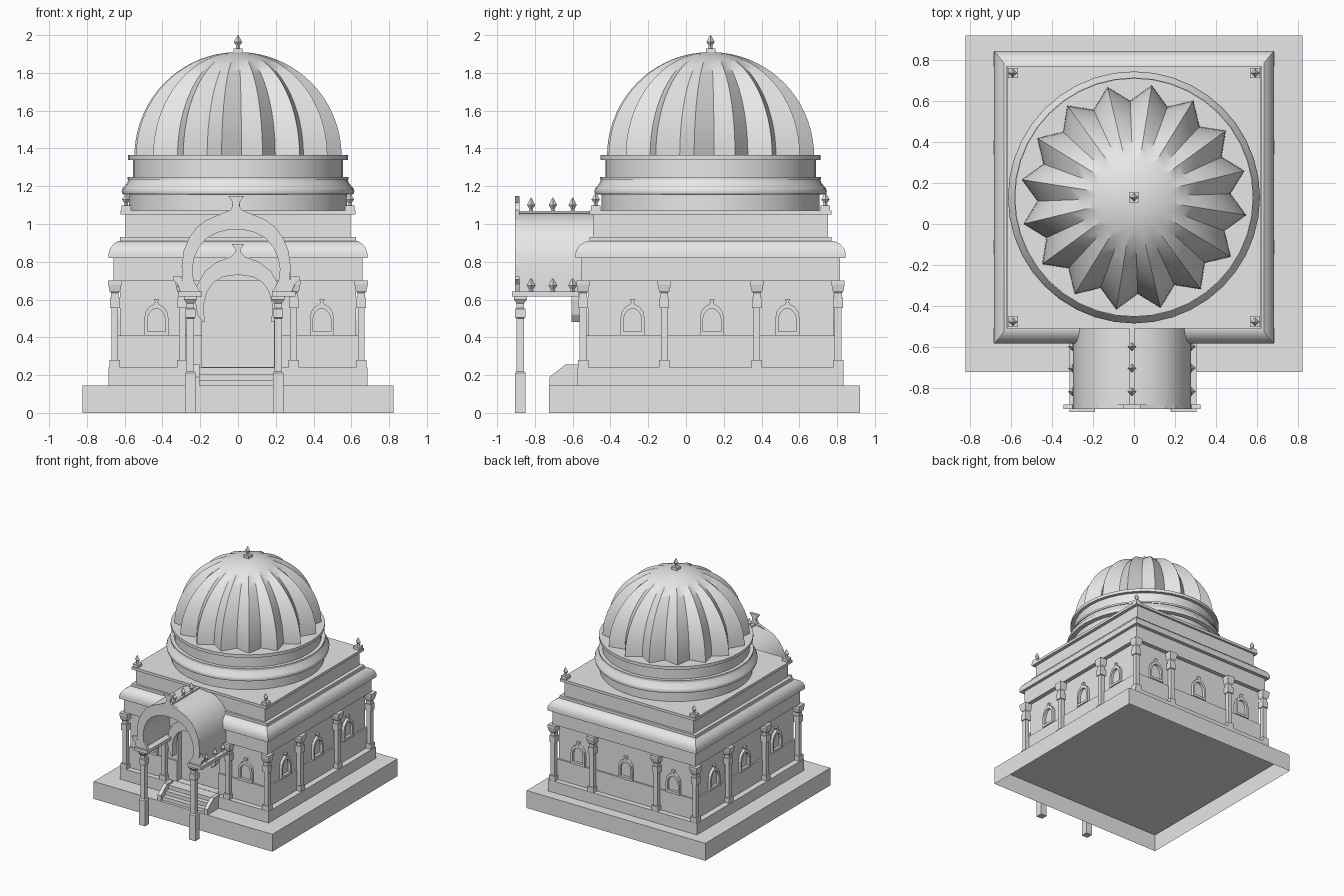
import bpy, bmesh, math
from mathutils import Matrix

if "Cube" in bpy.data.objects:
    bpy.data.objects.remove(bpy.data.objects["Cube"], do_unlink=True)

stone = bpy.data.materials.new("grey stone")
stone.use_nodes = True
stone.diffuse_color = (0.8, 0.8, 0.8, 1)
stone.node_tree.nodes["Principled BSDF"].inputs["Base Color"].default_value = (0.8, 0.8, 0.8, 1)

CY = 0.13    # centre of the building in y
PX = -0.01   # centre of the porch in x


def finish(name, bm, smooth=False):
    bmesh.ops.recalc_face_normals(bm, faces=bm.faces)
    mesh = bpy.data.meshes.new(name)
    bm.to_mesh(mesh)
    bm.free()
    mesh.materials.append(stone)
    obj = bpy.data.objects.new(name, mesh)
    bpy.context.collection.objects.link(obj)
    if smooth:
        bpy.ops.object.select_all(action='DESELECT')
        obj.select_set(True)
        bpy.context.view_layer.objects.active = obj
        bpy.ops.object.shade_smooth_by_angle(angle=math.radians(35))
    return obj


def loft(name, rings, smooth=False, bottom=True):
    """Skin a list of point rings and cap the ends."""
    bm = bmesh.new()
    loops = [[bm.verts.new(p) for p in ring] for ring in rings]
    n = len(loops[0])
    for a, b in zip(loops, loops[1:]):
        for i in range(n):
            j = (i + 1) % n
            bm.faces.new((a[i], a[j], b[j], b[i]))
    if bottom:
        bm.faces.new(loops[0][::-1])
    bm.faces.new(loops[-1])
    return finish(name, bm, smooth)


def tiers(name, x, y, levels, smooth=False, bottom=True):
    """Stack of rectangles: (half x, half y, z)."""
    return loft(name, [[(x + sx * hx, y + sy * hy, z) for sx, sy in
                        ((-1, -1), (1, -1), (1, 1), (-1, 1))]
                       for hx, hy, z in levels], smooth, bottom)


def box(name, x0, x1, y0, y1, z0, z1):
    hx, hy = (x1 - x0) / 2, (y1 - y0) / 2
    return tiers(name, x0 + hx, y0 + hy, [(hx, hy, z0), (hx, hy, z1)])


def lathe(name, x, y, profile, sides, smooth=True):
    turn = [2 * math.pi * i / sides for i in range(sides)]
    return loft(name, [[(x + r * math.cos(t), y + r * math.sin(t), z) for t in turn]
                       for r, z in profile], smooth)


def arch(name, outer, inner, x, y, depth, angle=0, smooth=False):
    """Extrude a mirrored arch; half outlines run from foot to crown."""
    def mirrored(half):
        return half + [(-px, pz) for px, pz in reversed(half) if px > 0]
    bm = bmesh.new()
    outline = mirrored(outer) + mirrored(inner)[::-1]
    face = bm.faces.new([bm.verts.new((px, 0, pz)) for px, pz in outline])
    new = bmesh.ops.extrude_face_region(bm, geom=[face])["geom"]
    bmesh.ops.translate(bm, verts=[v for v in new if isinstance(v, bmesh.types.BMVert)],
                        vec=(0, -depth, 0))
    bm.transform(Matrix.Translation((x, y, 0)) @ Matrix.Rotation(angle, 4, 'Z'))
    return finish(name, bm, smooth)


def finial(name, x, y, z, h, foot=0):
    if foot:
        box(name + "_foot", x - .025, x + .025, y - .025, y + .025, z - foot, z)
    lathe(name, x, y, [(.012, z), (.009, z + .2 * h), (.022, z + .48 * h),
                       (.010, z + .8 * h), (.001, z + h)], 4, False)


def column(name, x, y):
    steps = [(.028, .24), (.028, .28), (.018, .28), (.018, .555), (.026, .555), (.026, .61),
             (.02, .61), (.02, .635), (.028, .645), (.035, .68), (.035, .70)]
    tiers(name, x, y, [(h, h, z) for h, z in steps])


# Hollow base, plinth and walls
tiers("base", 0, .099, [(.823, .823, 0), (.823, .823, .145)], bottom=False)
tiers("plinth", 0, CY, [(.685, .705, .145), (.685, .705, .24)])
walls = tiers("walls", 0, CY, [(.637, .662, .24), (.637, .662, .41),
                               (.625, .65, .41), (.625, .65, .72)])
tiers("frieze", 0, CY, [(.66, .685, .70), (.66, .685, .82)])

# Doorway recess
cutter = box("doorway_cutter", -.19, .19, -.6, -.47, .242, .70)
cutter.hide_render = True
cut = walls.modifiers.new("doorway", 'BOOLEAN')
cut.object = cutter
cut.solver = 'EXACT'
bpy.context.view_layer.objects.active = walls
bpy.ops.object.modifier_apply(modifier=cut.name)
bpy.data.objects.remove(cutter, do_unlink=True)

# Rounded cornice, upper tier and roof slab
tiers("cornice", 0, CY, [(.685, .715, .82), (.685, .715, .845), (.677, .707, .87),
                         (.66, .688, .892), (.635, .655, .91), (.625, .64, .91),
                         (.625, .64, .932)], True)
tiers("upper_tier", 0, CY, [(.595, .622, .93), (.595, .622, 1.055)])
tiers("roof_slab", 0, CY, [(.622, .64, 1.05), (.622, .64, 1.072)])
for sx in (-1, 1):
    for sy in (-1, 1):
        finial("roof_finial", sx * .592, CY + sy * .608, 1.097, .068, .025)

# Engaged columns
for sx in (-1, 1):
    for dy in (-.675, -.245, .245, .675):
        column("side_column", sx * .652, CY + dy)
    for sy in (-1, 1):
        column("end_column", sx * .295, CY + sy * .675)

# Window frames with sills
win_out = [(.064, .41), (.064, .5), (.057, .535), (.04, .56), (.014, .575), (.007, .585), (.014, .602), (0, .604)]
win_in = [(.048, .43), (.048, .495), (.04, .525), (.02, .547), (0, .553)]


def window(x, y, angle):
    arch("window_frame", win_out, win_in, x, y, .022, angle)
    c, s = abs(math.cos(angle)), abs(math.sin(angle))
    hx, hy = .064 * c + .022 * s, .064 * s + .022 * c
    box("window_sill", x - hx, x + hx, y - hy, y + hy, .41, .43)


for sx in (-1, 1):
    for dy in (-.413, .007, .407):
        window(sx * .625, CY + dy, sx * math.pi / 2)
    window(.006 + sx * .438, CY - .65, 0)
for x in (-.438, 0, .438):
    window(x, CY + .65, math.pi)

# Door arch
door_out = [(.185, .48), (.215, .52), (.228, .6), (.215, .68), (.175, .75), (.11, .8),
            (.04, .825), (.014, .85), (.014, .865), (.034, .895), (0, .89)]
door_in = [(.178, .48), (.18, .58), (.165, .64), (.13, .69), (.08, .72), (0, .732)]
arch("door_arch", door_out, door_in, 0, -.552, .055)

# Steps between sloping cheeks
for y, z in ((-.70, .175), (-.66, .207), (-.62, .24)):
    box("step", -.215, .205, y, -.56, .145, z)
for x in (-.22, .21):
    side = [(-.722, .145), (-.722, .19), (-.64, .255), (-.56, .255), (-.56, .145)]
    loft("stair_cheek", [[(x + d, y, z) for y, z in side] for d in (-.015, .015)])

# Porch: front arch, barrel vault, ridge, beams and columns
vault_out = [(.285, .64), (.288, .78), (.277, .86), (.25, .925), (.21, .98),
             (.16, 1.02), (.1, 1.045), (.05, 1.055), (0, 1.058)]
vault_in = [(.23, .64), (.232, .76), (.222, .82), (.195, .88), (.155, .925),
            (.1, .955), (.05, .967), (0, .97)]
arch("porch_vault", vault_out, vault_in, PX, -.475, .41, smooth=True)
curl = [(.2, .64), (.295, .64), (.31, .68), (.335, .705), (.335, .722), (.29, .722), (.285, .70)]
crest = [(.03, 1.075), (.018, 1.095), (.018, 1.115), (.042, 1.148), (0, 1.148)]
face_in = [(.19, .64), (.225, .7)] + vault_in[1:]
arch("porch_front", curl + vault_out[1:7] + crest, face_in, PX, -.882, .022)
box("porch_ridge", PX - .012, PX + .012, -.885, -.475, 1.045, 1.07)
for s in (-1, 1):
    x = -.005 + s * .248
    box("porch_beam", x - .062, x + .062, -.92, -.57, .615, .642)
    post = [(.028, 0), (.028, .21), (.02, .22), (.02, .5), (.027, .505), (.027, .55),
            (.02, .555), (.02, .58), (.034, .6), (.034, .62)]
    tiers("porch_column", -.02 + s * .232, -.877, [(h, h, z) for h, z in post])
for y in (-.82, -.705, -.6):
    finial("ridge_finial", PX, y, 1.065, .075)
    for s in (-1, 1):
        finial("beam_finial", PX + s * .29, y, .64, .072)

# Round drum
lathe("drum", 0, CY, [(.577, 1.07), (.577, 1.155), (.612, 1.158), (.616, 1.175),
                      (.61, 1.19), (.588, 1.215), (.58, 1.235), (.586, 1.235),
                      (.586, 1.25), (.557, 1.25), (.557, 1.34), (.583, 1.34),
                      (.583, 1.365)], 40)

# Fluted dome
rings = []
for k in range(19):
    e = math.radians(88.5) * k / 18
    depth = .15 * (1 - math.sin(e) ** 16)
    ring = []
    for i in range(32):
        t = math.radians(13.5 + 11.25 * i)
        r = .555 * math.cos(e) * (1 - depth * (i % 2))
        ring.append((r * math.cos(t), CY + r * math.sin(t), 1.36 + .55 * math.sin(e)))
    rings.append(ring)
loft("dome", rings, True)
finial("dome_finial", 0, CY, 1.93, .07, .03)
